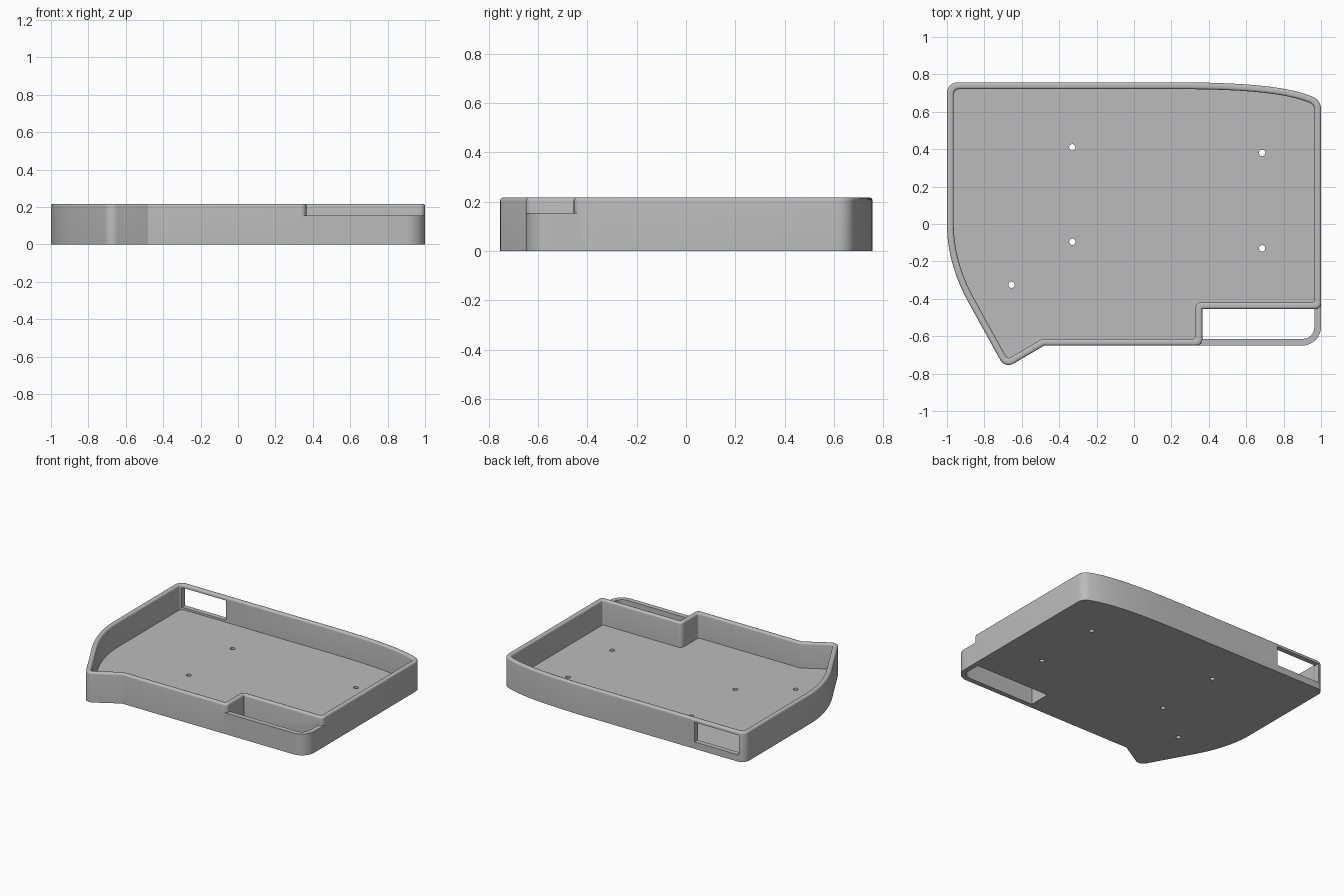
import bpy, bmesh, math
from mathutils import Vector

if "Cube" in bpy.data.objects:
    bpy.data.objects.remove(bpy.data.objects["Cube"], do_unlink=True)

HEIGHT, WALL, FLOOR = 0.217, 0.036, 0.035
LIP = 0.155          # height of the low front loop

grey = bpy.data.materials.new("plain grey")
grey.use_nodes = True
grey.diffuse_color = (0.5, 0.5, 0.5, 1)
grey.node_tree.nodes["Principled BSDF"].inputs["Base Color"].default_value = (0.5, 0.5, 0.5, 1)


def curve(a, c, b, steps=14):
    """Quadratic curve as unrounded corners."""
    a, c, b = Vector(a), Vector(c), Vector(b)
    pts = [a.lerp(c, i / steps).lerp(c.lerp(b, i / steps), i / steps) for i in range(steps + 1)]
    return [(p.x, p.y, 0, 0) for p in pts]


def ring(corners, inset, blend, steps=8):
    """Inset a corner list (x, y, outer radius, inner radius) and round its corners."""
    pts = [Vector(c[:2]) for c in corners]
    n = len(pts)
    moved = []
    for i, p in enumerate(pts):
        d1 = (p - pts[i - 1]).normalized()
        d2 = (pts[(i + 1) % n] - p).normalized()
        n1, n2 = Vector((-d1.y, d1.x)), Vector((-d2.y, d2.x))
        moved.append(p + (n1 + n2) * inset / (1 + n1.dot(n2)))
    out = []
    for i, p in enumerate(moved):
        r = corners[i][2] * (1 - blend) + corners[i][3] * blend
        if r == 0:
            out.append(p)
            continue
        u = (moved[i - 1] - p).normalized()
        v = (moved[(i + 1) % n] - p).normalized()
        half = math.acos(max(-1, min(1, u.dot(v)))) / 2
        centre = p + (u + v).normalized() * r / math.sin(half)
        a, b = p + u * r / math.tan(half) - centre, p + v * r / math.tan(half) - centre
        start = math.atan2(a.y, a.x)
        turn = (math.atan2(b.y, b.x) - start + math.pi) % (2 * math.pi) - math.pi
        for k in range(steps + 1):
            t = start + turn * k / steps
            out.append(centre + r * Vector((math.cos(t), math.sin(t))))
    return out


def loft(name, rings):
    """Closed solid through (points, z) rings of equal count."""
    bm = bmesh.new()
    loops = [[bm.verts.new((p.x, p.y, z)) for p in pts] for pts, z in rings]
    for lo, hi in zip(loops, loops[1:]):
        for i in range(len(lo)):
            j = (i + 1) % len(lo)
            bm.faces.new((lo[i], lo[j], hi[j], hi[i]))
    bm.faces.new(loops[0][::-1])
    bm.faces.new(loops[-1])
    bmesh.ops.recalc_face_normals(bm, faces=bm.faces)
    mesh = bpy.data.meshes.new(name)
    bm.to_mesh(mesh)
    bm.free()
    mesh.materials.append(grey)
    obj = bpy.data.objects.new(name, mesh)
    bpy.context.collection.objects.link(obj)
    return obj


def combine(target, other, operation):
    mod = target.modifiers.new(operation, "BOOLEAN")
    mod.operation, mod.object, mod.solver = operation, other, "EXACT"
    bpy.context.view_layer.objects.active = target
    bpy.ops.object.modifier_apply(modifier=mod.name)
    bpy.data.objects.remove(other, do_unlink=True)


# Tray outline, counter-clockwise from the back corner
outline = [(-1, 0.757, 0.055, 0.03)]
outline += curve((-1, 0), (-1, -0.206), (-0.89, -0.41))
outline += [(-0.69, -0.773, 0.05, 0.02), (-0.48, -0.65, 0.02, 0.02),
            (0.365, -0.65, 0.03, 0.015), (0.365, -0.455, 0.004, 0.03),
            (1, -0.455, 0.03, 0.01), (1, 0.664, 0.07, 0.04)]
outline += curve((0.93, 0.69), (0.75, 0.757), (0.25, 0.757))

# Tray: outer wall, rounded rim, inner wall and floor in one loft
EDGE = 0.013
quarter = [math.radians(a) for a in range(0, 91, 18)]
profile = [(0, 0)]
profile += [(EDGE * (1 - math.cos(a)), HEIGHT - EDGE * (1 - math.sin(a))) for a in quarter]
profile += [(WALL - d, z) for d, z in profile[:0:-1]]
profile += [(WALL, FLOOR)]
tray = loft("tray", [(ring(outline, d, d / WALL), z) for d, z in profile])

# Low loop around the front corner opening
loop = [(0.34, -0.65, 0, 0), (1, -0.65, 0.1, 0), (1, -0.43, 0, 0),
        (1 - WALL, -0.43, 0, 0), (1 - WALL, -0.65 + WALL, 0.06, 0),
        (0.34, -0.65 + WALL, 0, 0)]
pts = ring(loop, 0, 0)
combine(tray, loft("front_loop", [(pts, 0), (pts, LIP)]), "UNION")

# Back wall window
box = [Vector(p) for p in ((-0.955, 0.7), (-0.6, 0.7), (-0.6, 0.8), (-0.955, 0.8))]
combine(tray, loft("window_cutter", [(box, 0.05), (box, 0.193)]), "DIFFERENCE")

# Screw holes through the floor
for x, y in ((-0.33, 0.41), (0.685, 0.38), (-0.33, -0.095), (0.685, -0.13), (-0.655, -0.325)):
    hole = [Vector((x + 0.017 * math.cos(i * math.pi / 12), y + 0.017 * math.sin(i * math.pi / 12)))
            for i in range(24)]
    combine(tray, loft("hole_cutter", [(hole, -0.05), (hole, 0.1)]), "DIFFERENCE")

bpy.ops.object.select_all(action="DESELECT")
tray.select_set(True)
bpy.context.view_layer.objects.active = tray
bpy.ops.object.shade_smooth_by_angle(angle=math.radians(30))
